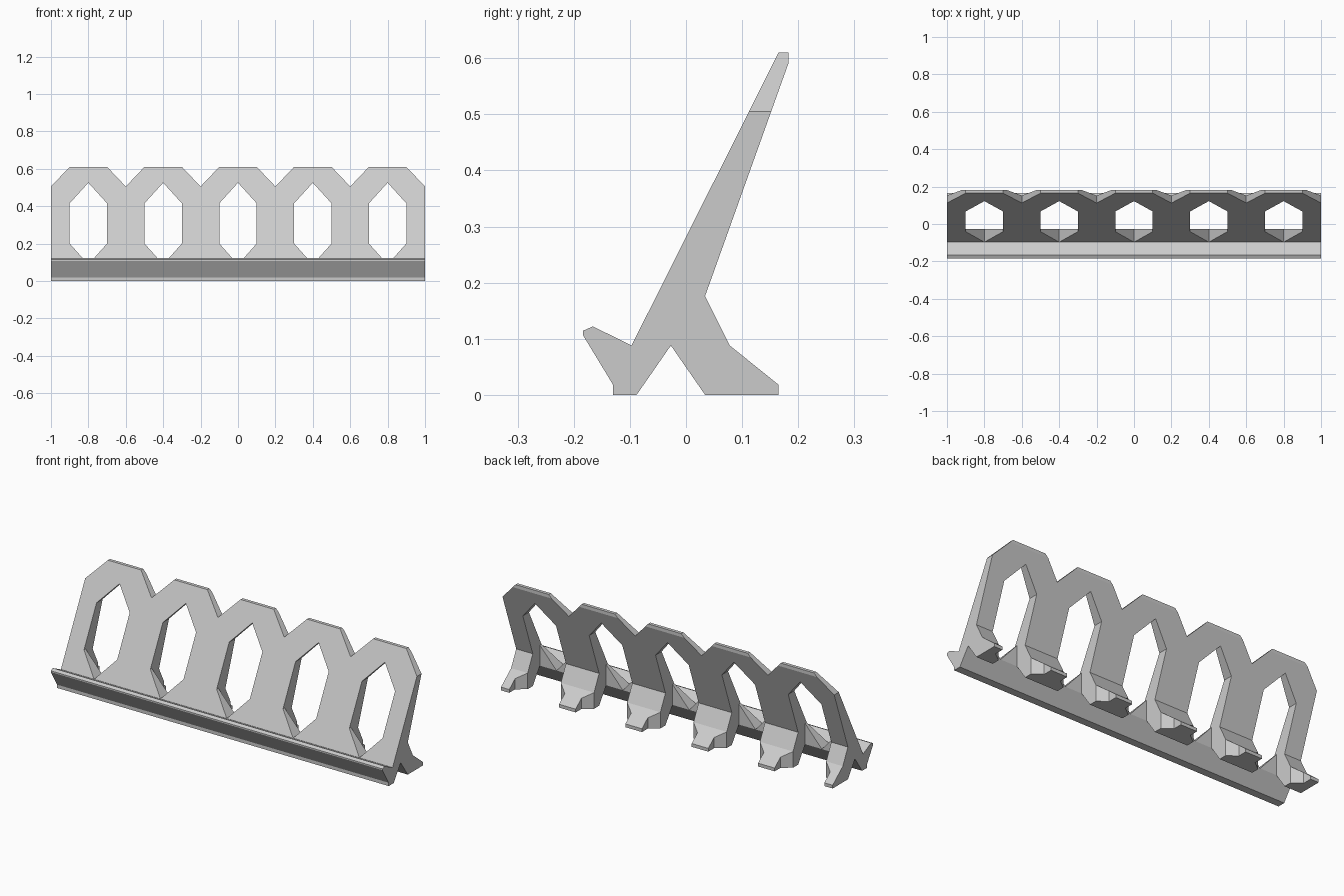
import bpy
import bmesh
from mathutils import Vector

cube = bpy.data.objects.get("Cube")
if cube:
    bpy.data.objects.remove(cube, do_unlink=True)

grey = bpy.data.materials.new("light_grey")
grey.use_nodes = True
COLOUR = (0.6, 0.6, 0.6, 1)
grey.diffuse_color = COLOUR
grey.node_tree.nodes["Principled BSDF"].inputs["Base Color"].default_value = COLOUR


def add_prisms(bm, outline, place, start, end):
    """Extrude a flat outline; place maps (u, v, depth) to a point."""
    base = bm.faces.new([bm.verts.new(place(u, v, start)) for u, v in outline])
    grown = bmesh.ops.extrude_face_region(bm, geom=[base])["geom"]
    shift = Vector(place(0, 0, end)) - Vector(place(0, 0, start))
    bmesh.ops.translate(bm, vec=shift, verts=[g for g in grown if isinstance(g, bmesh.types.BMVert)])


def make_object(name, bm):
    bmesh.ops.recalc_face_normals(bm, faces=bm.faces[:])
    mesh = bpy.data.meshes.new(name)
    bm.to_mesh(mesh)
    bm.free()
    mesh.materials.append(grey)
    obj = bpy.data.objects.new(name, mesh)
    bpy.context.collection.objects.link(obj)
    return obj


def along_x(u, v, d):
    return (d, u, v)


def along_y(u, v, d):
    return (u, d, v)


def along_z(u, v, d):
    return (u, v, d)


# Side profile: front rail, leaning panel and rear foot
profile = [(-0.13, 0), (-0.13, 0.018), (-0.184, 0.107), (-0.184, 0.114),
           (-0.166, 0.122), (-0.097, 0.088), (0.165, 0.61), (0.183, 0.61),
           (0.183, 0.592), (0.034, 0.176), (0.078, 0.088), (0.165, 0.018),
           (0.165, 0), (0.034, 0), (-0.027, 0.088), (-0.088, 0)]
bm = bmesh.new()
add_prisms(bm, profile, along_x, -1, 1)
rack = make_object("slotted_rack", bm)

centres = [0.4 * i for i in range(-2, 3)]

# Pointed windows through the panel
windows = bmesh.new()
for c in centres:
    half = [(0, 0.525), (0.1, 0.415), (0.1, 0.2), (0, 0.088)]
    outline = [(c + u, v) for u, v in half] + [(c - u, v) for u, v in half[2:0:-1]]
    add_prisms(windows, outline, along_y, -0.097, 0.3)

# Gaps between the tapering rear feet
gaps = bmesh.new()
for c in centres:
    half = [(0.1, -0.027), (0.1, 0.078), (0.15, 0.115), (0.15, 0.3)]
    outline = [(c + u, v) for u, v in half] + [(c - u, v) for u, v in reversed(half)]
    add_prisms(gaps, outline, along_z, -0.1, 0.2)

# Notches along the top edge
notches = bmesh.new()
for i in range(6):
    n = -1 + 0.4 * i
    add_prisms(notches, [(n, 0.505), (n + 0.12, 0.631), (n - 0.12, 0.631)], along_y, -0.3, 0.3)

for name, cutter_bm in (("window_cutter", windows), ("gap_cutter", gaps), ("notch_cutter", notches)):
    cutter = make_object(name, cutter_bm)
    cutter.hide_render = True
    cut = rack.modifiers.new(name, "BOOLEAN")
    cut.operation = "DIFFERENCE"
    cut.solver = "EXACT"
    cut.object = cutter

# Apply the cuts and drop the cutters
bpy.context.view_layer.update()
evaluated = rack.evaluated_get(bpy.context.evaluated_depsgraph_get())
rack.data = bpy.data.meshes.new_from_object(evaluated)
for mod in list(rack.modifiers):
    cutter = mod.object
    rack.modifiers.remove(mod)
    bpy.data.objects.remove(cutter, do_unlink=True)
